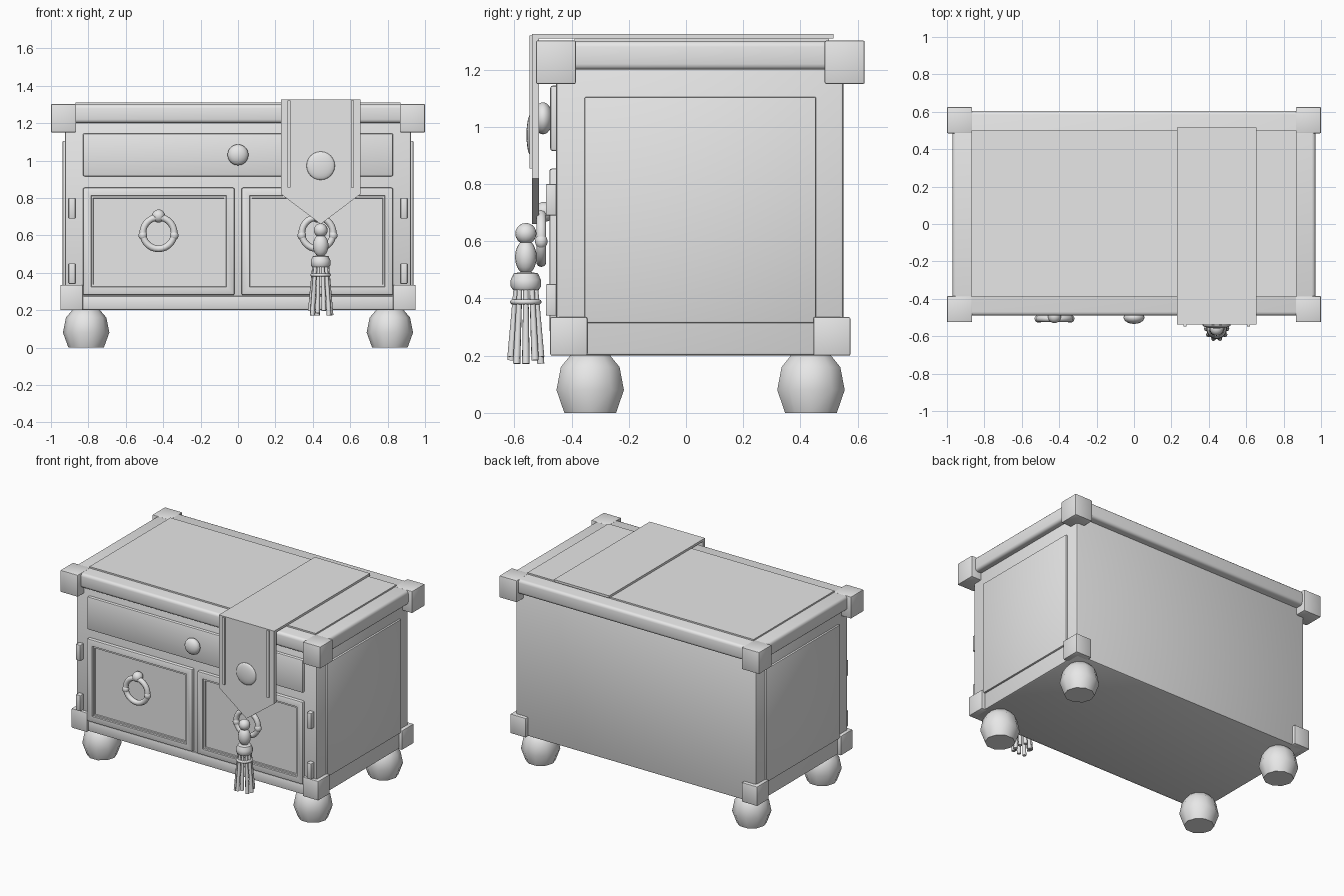
import bpy, bmesh, math
from mathutils import Matrix, Vector

cube = bpy.data.objects.get("Cube")
if cube:
    bpy.data.objects.remove(cube, do_unlink=True)

grey = bpy.data.materials.new("plain_grey")
grey.use_nodes = True
grey.diffuse_color = (0.8, 0.8, 0.8, 1)
for node in grey.node_tree.nodes:
    if node.type == 'BSDF_PRINCIPLED':
        node.inputs["Base Color"].default_value = (0.8, 0.8, 0.8, 1)


def finish(name, bm, angle=35):
    bmesh.ops.recalc_face_normals(bm, faces=bm.faces)
    mesh = bpy.data.meshes.new(name)
    bm.to_mesh(mesh)
    bm.free()
    mesh.materials.append(grey)
    ob = bpy.data.objects.new(name, mesh)
    bpy.context.scene.collection.objects.link(ob)
    bpy.ops.object.select_all(action='DESELECT')
    ob.select_set(True)
    bpy.context.view_layer.objects.active = ob
    bpy.ops.object.shade_smooth_by_angle(angle=math.radians(angle))
    return ob


def box_mesh(x, y, z, bevel=0.0, segments=2):
    """Box from (min, max) pairs, with rounded edges."""
    bm = bmesh.new()
    bmesh.ops.create_cube(bm, size=1)
    for v in bm.verts:
        v.co = Vector([(a + b) / 2 + c * abs(b - a) for (a, b), c in zip((x, y, z), v.co)])
    if bevel:
        bmesh.ops.bevel(bm, geom=bm.edges[:], offset=bevel, segments=segments,
                        profile=0.5, affect='EDGES')
    return bm


def box(name, x, y, z, bevel=0.0, segments=2):
    return finish(name, box_mesh(x, y, z, bevel, segments))


def ball(name, centre, radii, u=20, v=12):
    bm = bmesh.new()
    bmesh.ops.create_uvsphere(bm, u_segments=u, v_segments=v, radius=1)
    bmesh.ops.transform(bm, verts=bm.verts,
                        matrix=Matrix.Translation(centre) @ Matrix.Diagonal((*radii, 1)))
    return finish(name, bm, 60)


def lathe(name, centre, profile, sides, angle=50):
    """Spin a (radius, height) profile about a vertical axis."""
    bm = bmesh.new()
    rings = [[bm.verts.new((centre[0] + r * math.cos(math.tau * i / sides),
                            centre[1] + r * math.sin(math.tau * i / sides),
                            centre[2] + h)) for i in range(sides)] for r, h in profile]
    for a, b in zip(rings, rings[1:]):
        for i in range(sides):
            j = (i + 1) % sides
            bm.faces.new((a[i], a[j], b[j], b[i]))
    bm.faces.new(rings[0])
    bm.faces.new(rings[-1])
    return finish(name, bm, angle)


def torus(name, centre, major, minor, upright):
    bm = bmesh.new()
    n, m = 28, 10
    grid = []
    for i in range(n):
        a = math.tau * i / n
        row = []
        for k in range(m):
            b = math.tau * k / m
            r, h = major + minor * math.cos(b), minor * math.sin(b)
            p = Vector((r * math.cos(a), r * math.sin(a), h))
            if upright:
                p = Vector((p.x, -p.z, p.y))
            row.append(bm.verts.new(p + Vector(centre)))
        grid.append(row)
    for i in range(n):
        for k in range(m):
            i2, k2 = (i + 1) % n, (k + 1) % m
            bm.faces.new((grid[i][k], grid[i2][k], grid[i2][k2], grid[i][k2]))
    return finish(name, bm, 60)


def rod(name, a, b, r1, r2):
    a, b = Vector(a), Vector(b)
    bm = bmesh.new()
    bmesh.ops.create_cone(bm, cap_ends=True, segments=8, radius1=r1, radius2=r2,
                          depth=(b - a).length)
    turn = (b - a).to_track_quat('Z', 'Y').to_matrix().to_4x4()
    bmesh.ops.transform(bm, verts=bm.verts, matrix=Matrix.Translation((a + b) / 2) @ turn)
    return finish(name, bm, 60)


# Cabinet body and lid
box("body", (-0.925, 0.925), (-0.455, 0.55), (0.2, 1.21), 0.012)
box("lid", (-0.97, 0.97), (-0.49, 0.605), (1.2, 1.3), 0.02, 3)
box("lid_panel", (-0.87, 0.87), (-0.39, 0.5), (1.29, 1.31))
box("bottom_rail", (-0.83, 0.83), (-0.462, -0.4), (0.205, 0.275), 0.005)

# Corner blocks, feet and side panels
for s, side in ((-1, "right"), (1, "left")):
    for end, top, low, foot in (("front", (-0.525, -0.385), (-0.475, -0.345), -0.335),
                                ("back", (0.485, 0.625), (0.445, 0.575), 0.437)):
        tag = f"{end}_{side}"
        box("top_corner_" + tag, (s * 0.865, s), top, (1.15, 1.302), 0.006)
        box("bottom_corner_" + tag, (s * 0.83, s * 0.95), low, (0.2, 0.335), 0.006)
        lathe("foot_" + tag, (s * 0.812, foot, 0),
              [(0.095, 0), (0.124, 0.08), (0.108, 0.16), (0.07, 0.205), (0.03, 0.22)], 10)
    box("side_panel_" + side, (s * 0.9, s * 0.938), (-0.355, 0.455), (0.315, 1.105), 0.006)
    for z in (0.34, 0.69):
        box("hinge_" + side, (s * 0.87, s * 0.905), (-0.49, -0.44), (z, z + 0.11), 0.004)

# Drawer with knob
box("drawer", (-0.83, 0.83), (-0.475, -0.43), (0.915, 1.145), 0.01)
ball("drawer_knob", (0, -0.5, 1.03), (0.056, 0.034, 0.056))
rod("knob_stem", (0, -0.46, 1.03), (0, -0.5, 1.03), 0.025, 0.025)

# Doors with recessed panels and ring pulls
for s, side in ((-1, "right"), (1, "left")):
    bm = box_mesh((s * 0.018, s * 0.83), (-0.478, -0.43), (0.28, 0.855), 0.01)
    bmesh.ops.recalc_face_normals(bm, faces=bm.faces)
    bm.normal_update()
    face = max((f for f in bm.faces if f.normal.y < -0.9), key=lambda f: f.calc_area())
    bmesh.ops.inset_region(bm, faces=[face], thickness=0.047)
    bmesh.ops.inset_region(bm, faces=[face], thickness=0.004, depth=-0.008)
    bmesh.ops.inset_region(bm, faces=[face], thickness=0.014)
    bmesh.ops.inset_region(bm, faces=[face], thickness=0.003, depth=-0.008)
    finish("door_" + side, bm, 30)
    x = s * 0.425
    torus("pull_ring_" + side, (x, -0.506, 0.612), 0.084, 0.018, True)
    ball("pull_mount_" + side, (x, -0.495, 0.703), (0.035, 0.035, 0.035))
    for t in (-1, 1):
        ball("pull_bead_" + side, (x + t * 0.084, -0.506, 0.6), (0.023, 0.022, 0.026), 12, 8)

# Cloth runner over the lid, with a pointed hanging end
MID = 0.442
box("runner_top", (0.23, 0.655), (-0.538, 0.515), (1.309, 1.325))
bm = bmesh.new()
outline = [(0.23, 1.325), (0.23, 0.82), (MID, 0.66), (0.655, 0.82), (0.655, 1.325)]
flap = bm.faces.new([bm.verts.new((x, -0.538, z)) for x, z in outline])
out = bmesh.ops.extrude_face_region(bm, geom=[flap])
bmesh.ops.translate(bm, vec=(0, 0.024, 0),
                    verts=[g for g in out["geom"] if isinstance(g, bmesh.types.BMVert)])
finish("runner_flap", bm)
for s in (-1, 1):
    x = MID + s * 0.17
    box("runner_stripe", (x - 0.008, x + 0.008), (-0.547, -0.53), (0.855, 1.32))
ball("runner_button", (MID, -0.54, 0.972), (0.076, 0.018, 0.076), 24, 12)

# Tassel
TY = -0.56
ball("tassel_bead", (MID, TY, 0.627), (0.037, 0.037, 0.037), 16, 10)
ball("tassel_body", (MID, TY, 0.545), (0.042, 0.038, 0.06), 16, 10)
lathe("tassel_cap", (MID, TY, 0.43),
      [(0.045, 0), (0.053, 0.012), (0.053, 0.035), (0.042, 0.058), (0.02, 0.062)], 16)
torus("tassel_band", (MID, TY, 0.388), 0.046, 0.009, False)
for i in range(10):
    a = math.tau * i / 10
    dx, dy = math.cos(a), math.sin(a)
    low = 0.172 + 0.012 * (i % 3)
    rod("tassel_strand", (MID + dx * 0.036, TY + dy * 0.036, 0.44),
        (MID + dx * 0.055, TY + dy * 0.055, low), 0.009, 0.013)
